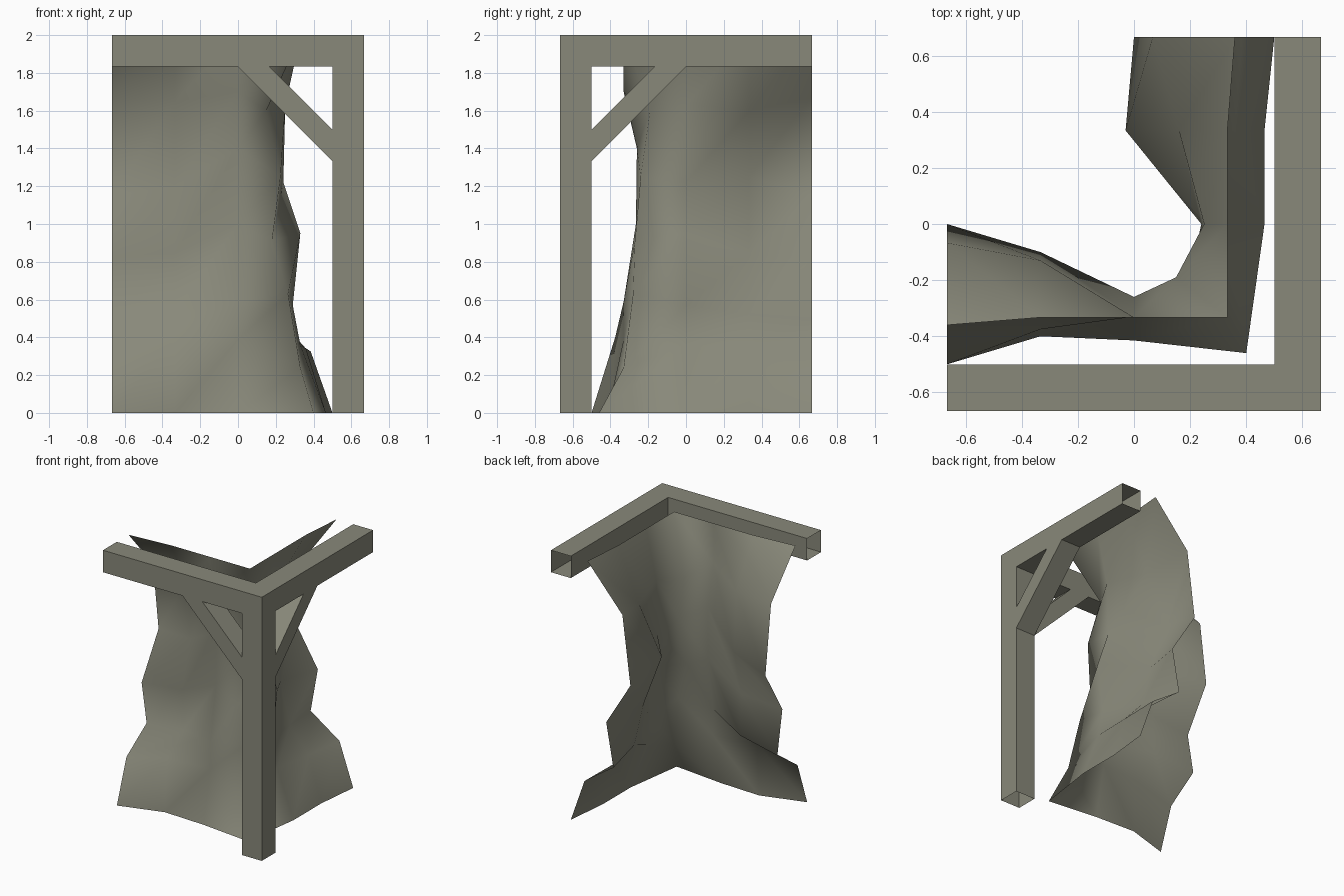
import bpy
import bmesh

if "Cube" in bpy.data.objects:
    bpy.data.objects.remove(bpy.data.objects["Cube"])

S = 1 / 6                      # timber thickness
IN, OUT = 3 * S, 4 * S         # inner and outer faces of the frame

mat = bpy.data.materials.new("grey_olive_stone")
mat.diffuse_color = (0.25, 0.25, 0.195, 1)
mat.use_nodes = True
mat.node_tree.nodes["Principled BSDF"].inputs["Base Color"].default_value = mat.diffuse_color


def mesh_object(name, verts, faces):
    me = bpy.data.meshes.new(name)
    me.from_pydata(verts, [], faces)
    me.materials.append(mat)
    ob = bpy.data.objects.new(name, me)
    bpy.context.collection.objects.link(ob)
    return ob


def tube(name, rings):
    """Open-ended tube joining rings of four points, facing outwards."""
    verts = [p for ring in rings for p in ring]
    faces = []
    for r in range(len(rings) - 1):
        for i in range(4):
            a, b = r * 4 + i, r * 4 + (i + 1) % 4
            faces.append((a, b, b + 4, a + 4))
    ob = mesh_object(name, verts, faces)
    bm = bmesh.new()
    bm.from_mesh(ob.data)
    bmesh.ops.recalc_face_normals(bm, faces=bm.faces)
    bm.to_mesh(ob.data)
    bm.free()


def swap(p):
    """Mirror a point across the diagonal of the corner."""
    return (-p[1], -p[0], p[2])


# Mitred L-shaped top beam, open at both ends
LOW, TOP = 2 - S, 2
section = [(OUT, LOW), (OUT, TOP), (IN, TOP), (IN, LOW)]
left_end = [(-OUT, -d, z) for d, z in section]
mitre = [(d, -d, z) for d, z in section]
tube("top_beam", [left_end, mitre, [swap(p) for p in left_end]])

# Corner post
square = [(IN, -OUT), (OUT, -OUT), (OUT, -IN), (IN, -IN)]
tube("corner_post", [[(x, y, z) for x, y in square] for z in (0, LOW)])

# Diagonal braces, the second one mirrored onto the other wall
upper = [(0, -OUT, LOW), (S, -OUT, LOW), (S, -IN, LOW), (0, -IN, LOW)]
lower = [(IN, -OUT, 8 * S), (IN, -OUT, 9 * S), (IN, -IN, 9 * S), (IN, -IN, 8 * S)]
tube("front_brace", [lower, upper])
tube("side_brace", [[swap(p) for p in reversed(r)] for r in (lower, upper)])

# Rock wall: columns run from the left end round the corner to the back end,
# each a top-to-bottom profile of (distance outwards, height)
edge = [(0.36, 2), (0.067, 1.67), (0, 1.15), (0.203, 0.82),
        (0.143, 0.49), (0.385, 0.325), (0.5, 0)]
front_cols = [
    (-OUT, edge),
    (-2 * S, [(0.333, 2), (0.13, 1.65), (0.10, 1.2), (0.19, 0.85),
              (0.175, 0.54), (0.375, 0.40), (0.40, 0)]),
    (0, [(0.333, 2), (0.33, 1.7), (0.26, 1.4), (0.265, 1.0),
         (0.33, 0.59), (0.33, 0.39), (0.415, 0)]),
]
corner = [(0.333, -0.333, 2), (0.15, -0.19, 1.6), (0.225, -0.24, 1.25),
          (0.18, -0.27, 0.91), (0.265, -0.28, 0.63), (0.33, -0.33, 0.24),
          (0.40, -0.46, 0)]
side_cols = [
    (0, [(0.333, 2), (0.25, 1.63), (0.24, 1.22), (0.33, 0.95),
         (0.29, 0.57), (0.33, 0.36), (0.465, 0)]),
    (2 * S, [(0.333, 2), (0.16, 1.6), (-0.03, 1.25), (0.127, 0.84),
             (0.20, 0.52), (0.36, 0.34), (0.465, 0)]),
    (OUT, edge),
]
columns = [[(x, -d, z) for d, z in prof] for x, prof in front_cols]
columns.append(corner)
columns += [[(d, y, z) for d, z in prof] for y, prof in side_cols]

n = len(edge)
faces = []
for c in range(len(columns) - 1):
    for r in range(n - 1):
        a = c * n + r
        faces.append((a, a + 1, a + n))
        faces.append((a + 1, a + n + 1, a + n))
wall = mesh_object("rock_wall", [p for col in columns for p in col], faces)
wall.data.polygons.foreach_set("use_smooth", [True] * len(faces))
